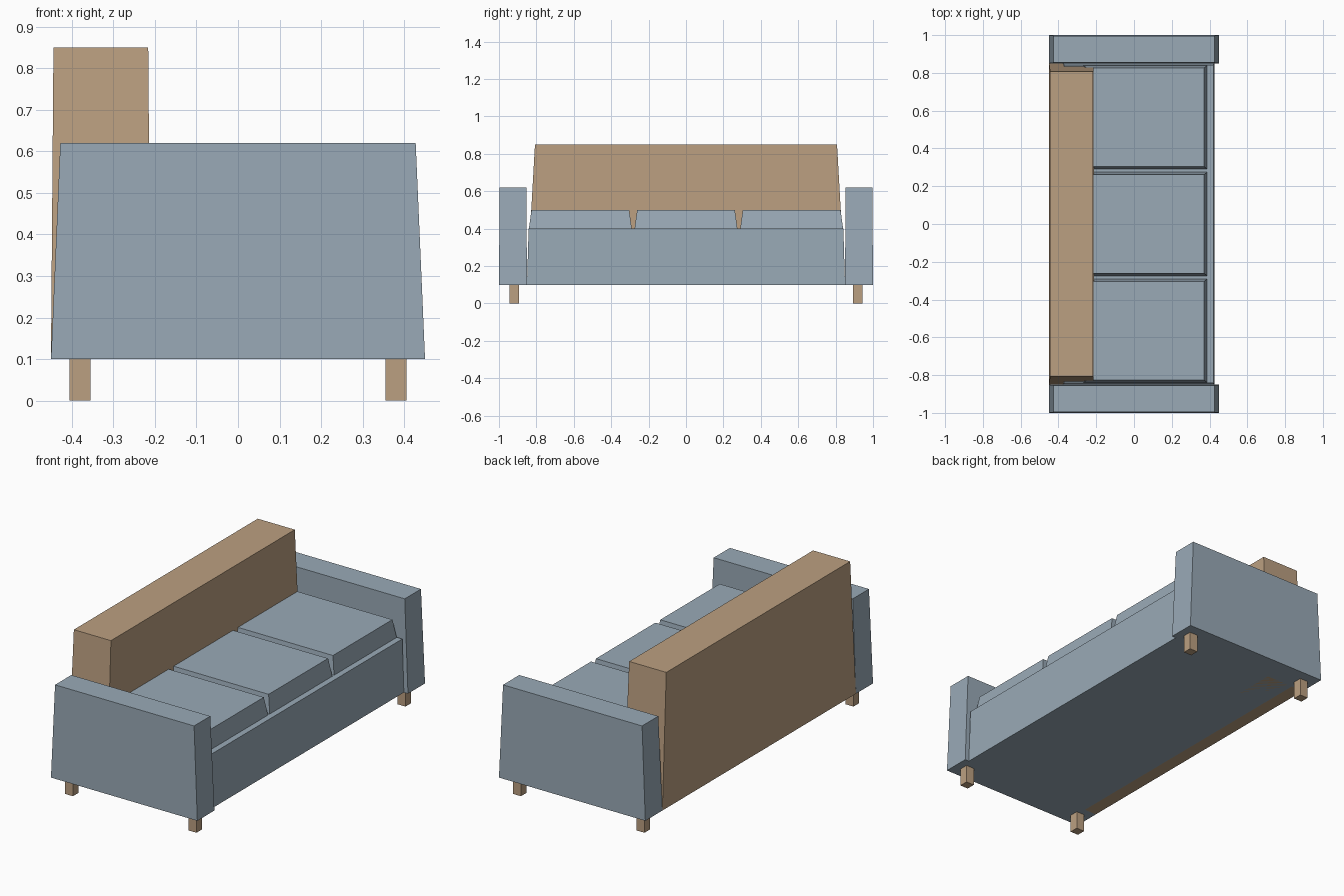
import bpy
import bmesh

cube = bpy.data.objects.get("Cube")
if cube:
    bpy.data.objects.remove(cube, do_unlink=True)


def make_material(name, rgb):
    mat = bpy.data.materials.new(name)
    color = (*rgb, 1.0)
    mat.diffuse_color = color
    mat.use_nodes = True
    mat.node_tree.nodes["Principled BSDF"].inputs["Base Color"].default_value = color
    return mat


fabric = make_material("blue grey fabric", (0.32, 0.40, 0.47))
wood = make_material("tan brown", (0.50, 0.35, 0.22))


def tapered_box(name, center, size, z_range, taper, mat):
    """Box whose top face is scaled by taper about its own centre."""
    bm = bmesh.new()
    bmesh.ops.create_cube(bm, size=1.0)
    for v in bm.verts:
        top = v.co.z > 0
        scale = taper if top else 1.0
        v.co = (center[0] + v.co.x * size[0] * scale,
                center[1] + v.co.y * size[1] * scale,
                z_range[top])
    mesh = bpy.data.meshes.new(name)
    bm.to_mesh(mesh)
    bm.free()
    mesh.materials.append(mat)
    obj = bpy.data.objects.new(name, mesh)
    bpy.context.collection.objects.link(obj)
    return obj


# Seat base and backrest
tapered_box("seat_base", (0.025, 0), (0.80, 1.70), (0.1, 0.4), 0.99, fabric)
tapered_box("backrest", (-0.33, 0), (0.24, 1.70), (0.1, 0.85), 0.95, wood)

# Three seat cushions
for label, y in (("right", -0.565), ("middle", 0), ("left", 0.565)):
    tapered_box(f"cushion_{label}", (0.06, y), (0.655, 0.55), (0.4, 0.5), 0.95, fabric)

# Armrests, each on two legs
for label, side in (("right", -1), ("left", 1)):
    tapered_box(f"armrest_{label}", (0, side * 0.925), (0.90, 0.15), (0.1, 0.62), 0.95, fabric)
    for end, x in (("back", -0.38), ("front", 0.38)):
        tapered_box(f"leg_{end}_{label}", (x, side * 0.918), (0.05, 0.05), (0, 0.1), 1.0, wood)
